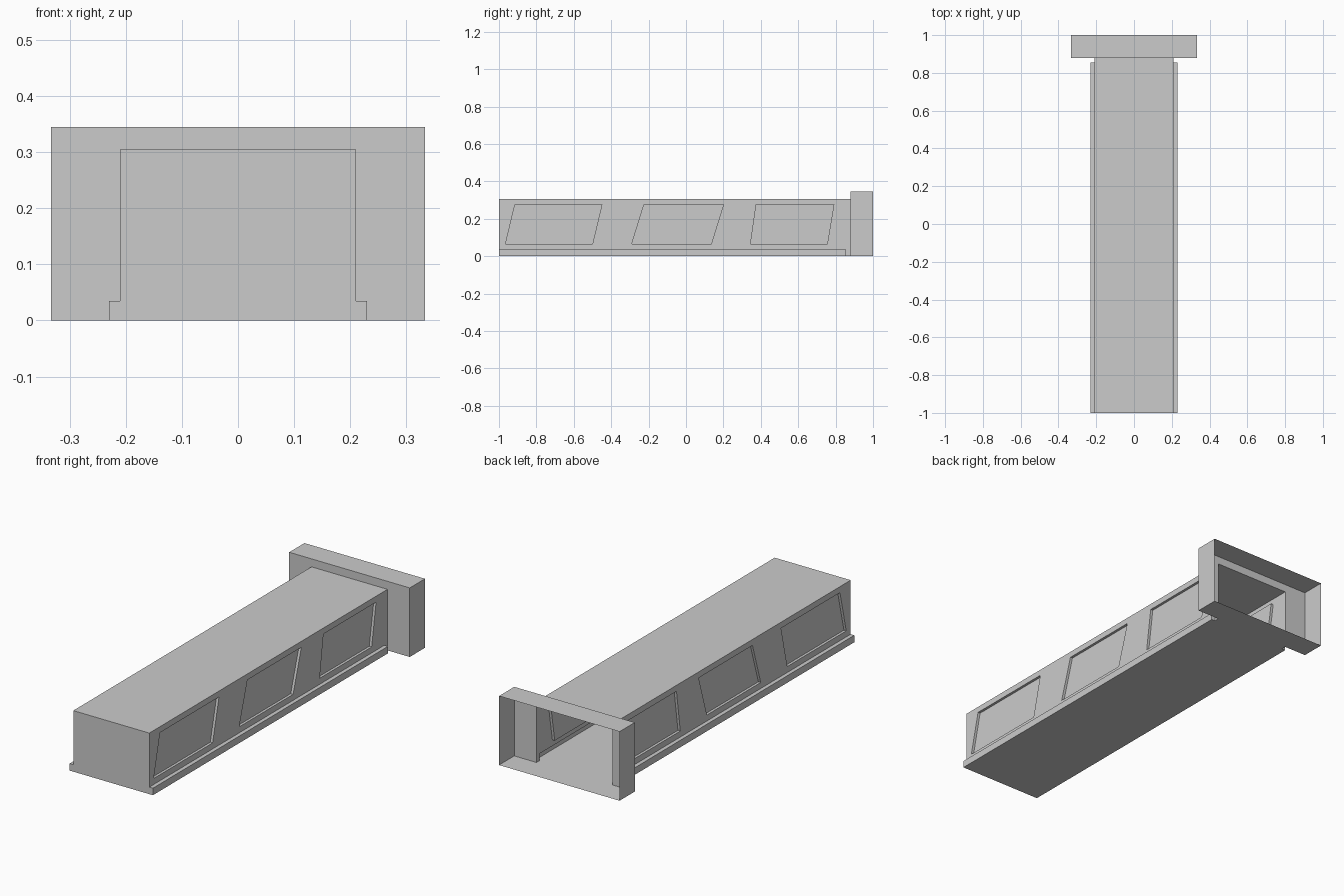
import bpy
import bmesh
from mathutils import Vector

if "Cube" in bpy.data.objects:
    bpy.data.objects.remove(bpy.data.objects["Cube"])

HALF, TOP = 0.21, 0.305           # tunnel half width and height
LEDGE, LEDGE_TOP = 0.23, 0.035    # base ledge
LEDGE_END, BODY_END = 0.855, 0.88
RECESS = 0.013


def face(bm, pts):
    f = bm.faces.new([bm.verts.new(p) for p in pts])
    if f.calc_area() < 1e-6:
        bmesh.ops.delete(bm, geom=[f], context='FACES')


def bridge(bm, a, b):
    """Join two closed loops with quads."""
    for i in range(len(a)):
        j = (i + 1) % len(a)
        face(bm, [a[i], a[j], b[j], b[i]])


def strip(bm, profile, y0, y1):
    """Sweep an open x-z profile along y."""
    for (xa, za), (xb, zb) in zip(profile, profile[1:]):
        face(bm, [(xa, y0, za), (xb, y0, zb), (xb, y1, zb), (xa, y1, za)])


def finish(bm, name):
    bmesh.ops.remove_doubles(bm, verts=bm.verts, dist=1e-4)
    bmesh.ops.recalc_face_normals(bm, faces=bm.faces)
    me = bpy.data.meshes.new(name)
    bm.to_mesh(me)
    bm.free()
    ob = bpy.data.objects.new(name, me)
    bpy.context.collection.objects.link(ob)
    return ob


# Tunnel body: right half of a thin shell, open at the back, then mirrored
bm = bmesh.new()
roof = [(0, TOP), (HALF, TOP)]
base = [(HALF, LEDGE_TOP), (LEDGE, LEDGE_TOP), (LEDGE, 0), (HALF, 0), (0, 0)]

# Wall bays: y start, y end, window bottom start/end, window top start/end
bays = [(-1.0, -0.37, -0.965, -0.50, -0.915, -0.45),
        (-0.37, 0.27, -0.29, 0.135, -0.225, 0.20),
        (0.27, LEDGE_END, 0.345, 0.755, 0.375, 0.79)]
for y0, y1, b0, b1, t0, t1 in bays:
    strip(bm, roof, y0, y1)
    strip(bm, base, y0, y1)
    wall = [Vector((HALF, y, z)) for y, z in
            ((y0, LEDGE_TOP), (y1, LEDGE_TOP), (y1, TOP), (y0, TOP))]
    rim = [Vector((HALF, y, z)) for y, z in
           ((b0, 0.065), (b1, 0.065), (t1, 0.275), (t0, 0.275))]
    pane = [p - Vector((RECESS, 0, 0)) for p in rim]
    bridge(bm, wall, rim)
    bridge(bm, rim, pane)
    face(bm, pane)

# Ledge end, short plain neck and closed front
face(bm, [(x, LEDGE_END, z) for x, z in base[:4]])
strip(bm, roof + [(HALF, LEDGE_TOP), (HALF, 0), (0, 0)], LEDGE_END, BODY_END)
face(bm, [(x, -1.0, z) for x, z in roof + base])
body = finish(bm, "tunnel_body")
mirror = body.modifiers.new("Mirror", 'MIRROR')
mirror.use_axis = (True, False, False)


# Wide collar at the back: front ring plus open sleeve
def section(w, h, y):
    return [(-w, y, 0), (w, y, 0), (w, y, h), (-w, y, h)]


bm = bmesh.new()
outer = section(0.333, 0.345, BODY_END)
bridge(bm, section(HALF, TOP, BODY_END), outer)
bridge(bm, outer, section(0.333, 0.345, 1.0))
finish(bm, "end_collar")
